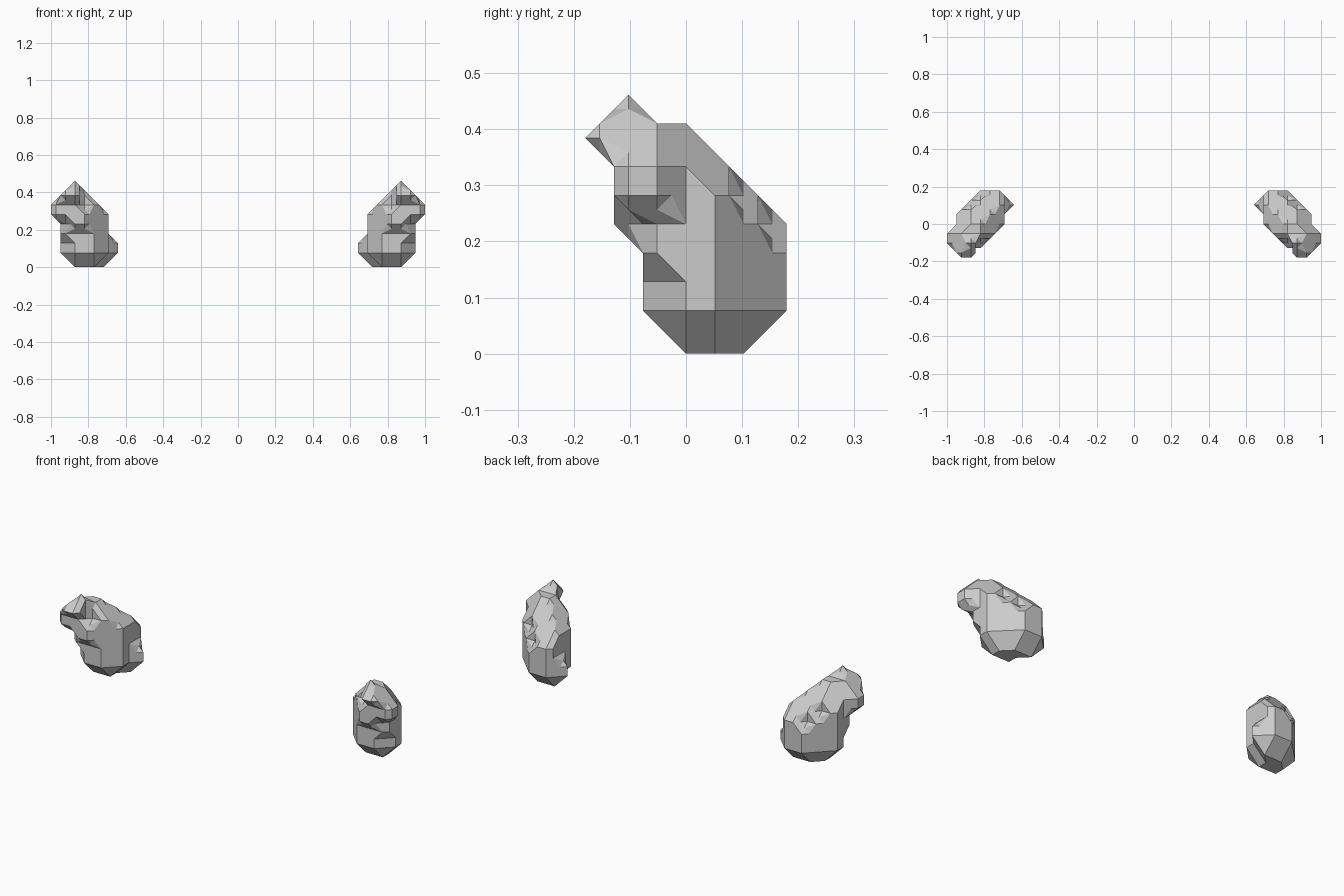
import bpy, bmesh
from itertools import product
from mathutils import Vector

if "Cube" in bpy.data.objects:
    bpy.data.objects.remove(bpy.data.objects["Cube"])

H = 2 / 39          # block size of the faceted lattice


def box(i, j, k):
    """Lattice points in inclusive ranges."""
    return set(product(*(range(a, b + 1) for a, b in (i, j, k))))


# body: rounded diagonal footprint, cut by a back slope and shoulder steps
rows = {2: (2, 4), 3: (1, 5), 4: (1, 5), 5: (1, 4), 6: (1, 3)}
body = set()
for j, span in rows.items():
    for i, j, k in box(span, (j, j), (1, 7)):
        shoulder = 9 - j if i + j >= 9 else 10 - j
        if k <= min(shoulder, 4 + i, 11 - i):
            body.add((i, j, k))

# narrower foot of the body
foot = box((2, 4), (3, 4), (0, 0)) | box((1, 3), (5, 5), (0, 0))

chest = box((5, 5), (2, 2), (3, 6))
chin = box((3, 4), (1, 1), (4, 5))
cheek = box((5, 6), (1, 1), (5, 5)) | box((4, 6), (1, 1), (6, 6)) | box((6, 6), (2, 2), (5, 6))
brow = box((4, 5), (0, 2), (7, 7))
crest = {(4, 1, 8)}
tail = box((0, 0), (5, 5), (1, 2))
solid = body | foot | chest | chin | cheek | brow | crest | tail


def place(p):
    return Vector((1 - H / 2 - (6 - p[0]) * H, (p[1] - 3) * H, (p[2] + 0.5) * H))


# chamfered skin: each lattice cell adds the outer facets of its filled corner
out = bmesh.new()
corners = list(product((0, 1), repeat=3))
for cell in product(range(-1, 7), range(-1, 7), range(-1, 9)):
    full = [c for c in corners if tuple(a + b for a, b in zip(cell, c)) in solid]
    if not full or len(full) == 8:
        continue
    pts = {tuple(map(float, c)) for c in full}
    for c in full:
        for ax in range(3):
            n = list(c)
            n[ax] = 1 - n[ax]
            if tuple(n) not in full:
                m = list(map(float, c))
                m[ax] = 0.5
                pts.add(tuple(m))
    hull = bmesh.new()
    for p in pts:
        hull.verts.new(p)
    bmesh.ops.convex_hull(hull, input=hull.verts[:])
    for f in hull.faces:
        co = [v.co for v in f.verts]
        wall = any(all(abs(c[ax] - s) < 1e-4 for c in co) for ax in range(3) for s in (0, 1))
        if not wall and f.calc_area() > 1e-6:
            out.faces.new([out.verts.new(place([a + b for a, b in zip(cell, c)])) for c in co])
    hull.free()

bmesh.ops.remove_doubles(out, verts=out.verts[:], dist=H * 0.01)
bmesh.ops.recalc_face_normals(out, faces=out.faces[:])
bmesh.ops.dissolve_limit(out, angle_limit=0.02, verts=out.verts[:], edges=out.edges[:])
mesh = bpy.data.meshes.new("perched_bird_pair")
out.to_mesh(mesh)
out.free()
bird = bpy.data.objects.new("perched_bird_pair", mesh)
bpy.context.collection.objects.link(bird)

# matching figure on the other side
mirror = bird.modifiers.new("mirror", 'MIRROR')
mirror.use_mirror_merge = False
